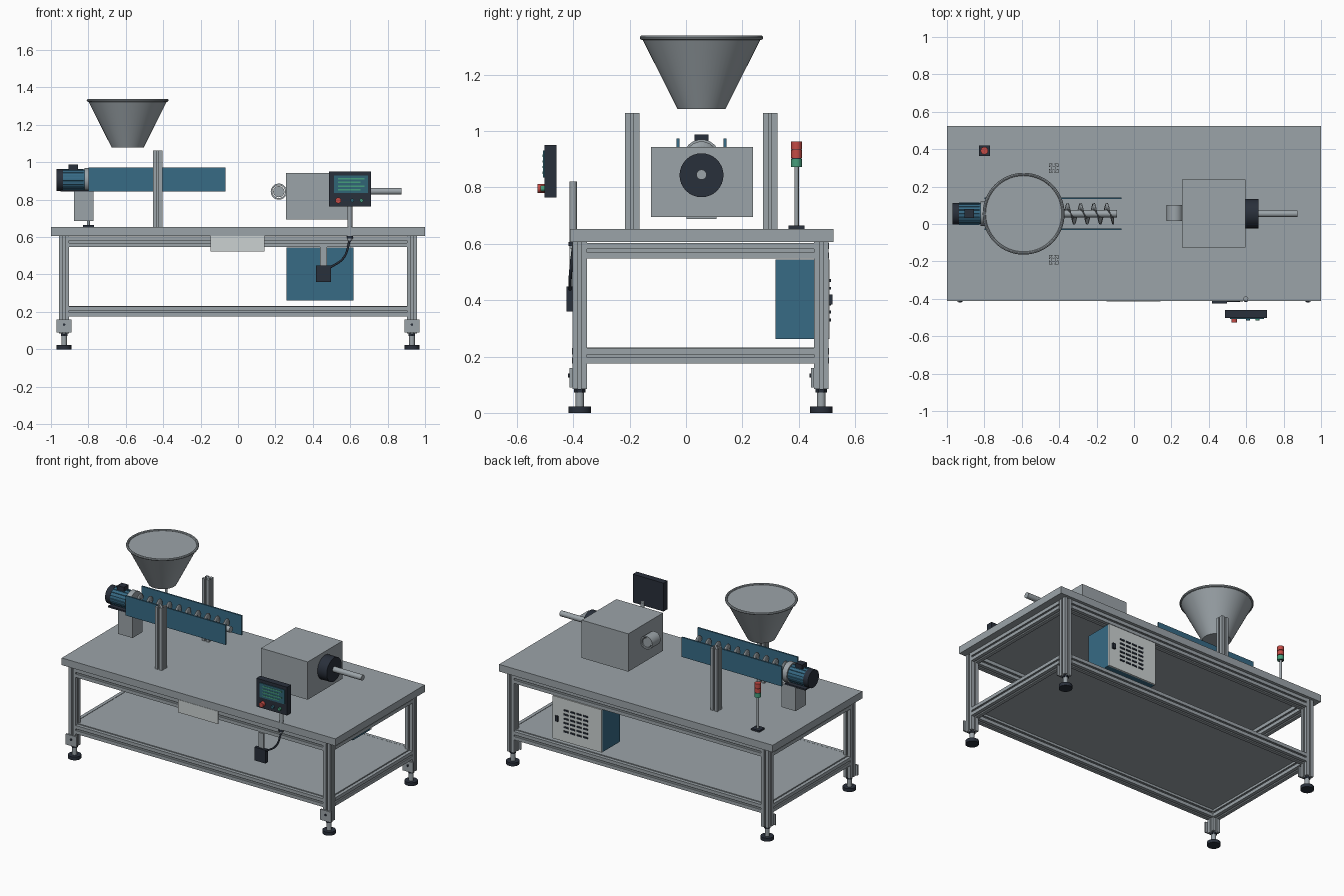
import bpy, bmesh, math
from mathutils import Vector, Matrix

if "Cube" in bpy.data.objects:
    bpy.data.objects.remove(bpy.data.objects["Cube"])


def mat(name, r, g, b):
    m = bpy.data.materials.new(name)
    m.diffuse_color = (r, g, b, 1)
    m.use_nodes = True
    m.node_tree.nodes["Principled BSDF"].inputs["Base Color"].default_value = m.diffuse_color
    return m


STEEL = mat("brushed_steel", 0.33, 0.37, 0.395)
LIGHT = mat("pale_panel", 0.60, 0.64, 0.64)
BLUE = mat("machine_blue", 0.038, 0.145, 0.235)
DARK = mat("dark_plastic", 0.022, 0.029, 0.043)
RED = mat("signal_red", 0.55, 0.07, 0.06)
GREEN = mat("signal_green", 0.06, 0.34, 0.20)
SCREEN = mat("screen_teal", 0.03, 0.13, 0.18)


def finish(name, bm, m, smooth=False):
    bmesh.ops.recalc_face_normals(bm, faces=bm.faces)
    me = bpy.data.meshes.new(name)
    bm.to_mesh(me)
    bm.free()
    me.materials.append(m)
    ob = bpy.data.objects.new(name, me)
    bpy.context.collection.objects.link(ob)
    if smooth:
        bpy.context.view_layer.objects.active = ob
        ob.select_set(True)
        bpy.ops.object.shade_smooth_by_angle(angle=math.radians(35))
        ob.select_set(False)
    return ob


def box(name, x0, x1, y0, y1, z0, z1, m):
    bm = bmesh.new()
    bmesh.ops.create_cube(bm, size=1)
    bmesh.ops.scale(bm, vec=(x1 - x0, y1 - y0, z1 - z0), verts=bm.verts)
    bmesh.ops.translate(bm, vec=((x0 + x1) / 2, (y0 + y1) / 2, (z0 + z1) / 2), verts=bm.verts)
    return finish(name, bm, m)


def align(a, b):
    """Matrix that takes the local z axis onto the line from a to b."""
    d = Vector(b) - Vector(a)
    return Matrix.Translation(a) @ d.to_track_quat('Z', 'Y').to_matrix().to_4x4(), d.length


def cyl(name, a, b, r, m, r2=None, seg=32):
    M, length = align(a, b)
    bm = bmesh.new()
    bmesh.ops.create_cone(bm, cap_ends=True, segments=seg, radius1=r,
                          radius2=r if r2 is None else r2, depth=length,
                          matrix=M @ Matrix.Translation((0, 0, length / 2)))
    return finish(name, bm, m, True)


def lathe(name, a, b, profile, m, seg=48):
    """Spin closed (radius, height) profile around the axis from a to b."""
    M, _ = align(a, b)
    bm = bmesh.new()
    rings = [[bm.verts.new(M @ Vector((r * math.cos(t), r * math.sin(t), h))) for r, h in profile]
             for t in (2 * math.pi * i / seg for i in range(seg))]
    n = len(profile)
    for i in range(seg):
        p, q = rings[i], rings[(i + 1) % seg]
        for j in range(n):
            bm.faces.new((p[j], q[j], q[(j + 1) % n], p[(j + 1) % n]))
    return finish(name, bm, m, True)


def extrusion(name, a, b, size=0.052):
    """Slotted aluminium bar from a to b."""
    M, length = align(a, b)
    h = size / 2
    quarter = [(h, -h), (h, -0.2 * h), (0.75 * h, -0.2 * h), (0.75 * h, -0.45 * h),
               (0.4 * h, -0.2 * h), (0.4 * h, 0.2 * h), (0.75 * h, 0.45 * h),
               (0.75 * h, 0.2 * h), (h, 0.2 * h)]
    bm = bmesh.new()
    vs = []
    for k in range(4):
        R = Matrix.Rotation(k * math.pi / 2, 4, 'Z')
        vs += [bm.verts.new(M @ (R @ Vector((x, y, 0)))) for x, y in quarter]
    f = bm.faces.new(vs)
    top = bmesh.ops.extrude_face_region(bm, geom=[f])['geom']
    d = M.to_3x3() @ Vector((0, 0, length))
    bmesh.ops.translate(bm, vec=d, verts=[v for v in top if isinstance(v, bmesh.types.BMVert)])
    return finish(name, bm, STEEL)


# Table top and lower shelf
box("table_top", -1, 1, -0.412, 0.523, 0.606, 0.653, STEEL)
box("lower_shelf", -0.93, 0.93, -0.377, 0.48, 0.222, 0.232, STEEL)

# Legs, levelling feet and foot brackets
LX, LY = 0.93, (-0.377, 0.48)
for x in (-LX, LX):
    for y in LY:
        extrusion("leg", (x, y, 0.085), (x, y, 0.606))
        cyl("foot_pad", (x, y, 0), (x, y, 0.022), 0.04, DARK)
        cyl("foot_stem", (x, y, 0.022), (x, y, 0.085), 0.015, STEEL, seg=16)
        cyl("foot_nut", (x, y, 0.072), (x, y, 0.084), 0.02, DARK, seg=6)
        box("foot_bracket", x - 0.04, x + 0.04, y - 0.036, y - 0.026, 0.09, 0.16, STEEL)
        cyl("bracket_bolt", (x, y - 0.042, 0.132), (x, y - 0.036, 0.132), 0.007, DARK, seg=12)

# Upper and lower frame rails
for z in (0.575, 0.202):
    for y in LY:
        extrusion("long_rail", (-LX + 0.026, y, z), (LX - 0.026, y, z), 0.055)
    for x in (-LX, LX):
        extrusion("short_rail", (x, LY[0] + 0.026, z), (x, LY[1] - 0.026, z), 0.055)

# Name plate on front rail
box("front_plate", -0.147, 0.142, -0.414, -0.406, 0.522, 0.606, LIGHT)

# Control cabinet under the table
box("cabinet", 0.26, 0.618, 0.317, 0.498, 0.262, 0.544, BLUE)
box("cabinet_door", 0.26, 0.618, 0.498, 0.509, 0.262, 0.544, LIGHT)
for i in range(4):
    for j in range(6):
        x, z = 0.36 + 0.047 * i, 0.325 + 0.028 * j
        box("door_vent", x, x + 0.034, 0.508, 0.514, z, z + 0.01, DARK)
box("door_handle", 0.575, 0.595, 0.509, 0.52, 0.385, 0.42, DARK)

# Uprights beside the conveyor
for y in (-0.191, 0.299):
    extrusion("upright", (-0.43, y, 0.653), (-0.43, y, 1.064), 0.051)

# Hopper with rolled rim
HC = (-0.59, 0.055)
cyl("hopper", (*HC, 1.078), (*HC, 1.33), 0.085, STEEL, 0.212, 64)
lathe("hopper_rim", (*HC, 1.331), (*HC, 2),
      [(0.211 + 0.008 * math.cos(t), 0.008 * math.sin(t)) for t in
       (math.pi * k / 4 for k in range(8))], STEEL, 64)

# Screw conveyor: side panels, shaft and helical flight
CY, CZ = 0.055, 0.905
for y in (CY - 0.083, CY + 0.083):
    box("conveyor_side", -0.80, -0.068, y - 0.005, y + 0.005, 0.843, 0.973, BLUE)
cyl("screw_shaft", (-0.80, CY, CZ), (-0.09, CY, CZ), 0.019, STEEL)
bm = bmesh.new()
prev = None
TURNS, STEP = 9.5, 24
for i in range(int(TURNS * STEP) + 1):
    t = 2 * math.pi * i / STEP
    x = -0.775 + 0.07 * i / STEP
    cur = [bm.verts.new((x, CY + r * math.cos(t), CZ + r * math.sin(t))) for r in (0.017, 0.058)]
    if prev:
        bm.faces.new((prev[0], prev[1], cur[1], cur[0]))
    prev = cur
flight = finish("screw_flight", bm, STEEL, True)
sol = flight.modifiers.new("thickness", 'SOLIDIFY')
sol.thickness = 0.005
sol.offset = 0

# Drive motor
cyl("motor_fan_cover", (-0.97, CY, CZ), (-0.935, CY, CZ), 0.058, DARK)
cyl("motor_body", (-0.935, CY, CZ), (-0.82, CY, CZ), 0.056, BLUE)
for k in range(16):
    t = 2 * math.pi * k / 16
    cyl("motor_fin", (-0.935, CY + 0.056 * math.cos(t), CZ + 0.056 * math.sin(t)),
        (-0.825, CY + 0.056 * math.cos(t), CZ + 0.056 * math.sin(t)), 0.004, BLUE, seg=6)
cyl("motor_flange", (-0.82, CY, CZ), (-0.785, CY, CZ), 0.065, STEEL)
box("motor_terminal_box", -0.905, -0.856, CY - 0.024, CY + 0.024, 0.95, 0.988, DARK)
box("motor_foot", -0.95, -0.80, CY - 0.055, CY + 0.055, 0.843, 0.853, DARK)
box("motor_support", -0.877, -0.772, CY - 0.053, CY + 0.053, 0.687, 0.843, STEEL)

# Machine housing with outlet, hub and output shaft
box("housing", 0.256, 0.597, -0.125, 0.237, 0.694, 0.944, STEEL)
lathe("outlet_pipe", (0.218, 0.015, 0.843), (0.218, 1, 0.843),
      [(0.034, 0), (0.043, 0), (0.043, 0.087), (0.034, 0.087)], STEEL, 32)
cyl("outlet_core", (0.218, 0.02, 0.843), (0.218, 0.097, 0.843), 0.03, STEEL)
cyl("drive_hub", (0.597, 0.055, 0.843), (0.665, 0.055, 0.843), 0.078, DARK)
cyl("output_shaft", (0.665, 0.055, 0.845), (0.874, 0.055, 0.845), 0.018, STEEL)

# Signal tower
BX, BY = -0.80, 0.392
box("tower_base", BX - 0.03, BX + 0.03, BY - 0.028, BY + 0.028, 0.653, 0.664, DARK)
cyl("tower_pole", (BX, BY, 0.664), (BX, BY, 0.873), 0.008, STEEL, seg=16)
for z, m in ((0.872, GREEN), (0.904, RED), (0.935, RED)):
    cyl("tower_lamp", (BX, BY, z), (BX, BY, z + 0.028), 0.02, m)
cyl("tower_core", (BX, BY, 0.872), (BX, BY, 0.96), 0.017, DARK)

# Operator panel with screen, readout lines and buttons
box("operator_panel", 0.486, 0.711, -0.502, -0.46, 0.764, 0.951, DARK)
box("panel_screen", 0.512, 0.694, -0.507, -0.502, 0.835, 0.93, SCREEN)
for k, w in enumerate((0.14, 0.12, 0.14, 0.12)):
    z = 0.912 - 0.02 * k
    box("readout_line", 0.535, 0.535 + w, -0.509, -0.507, z - 0.004, z + 0.004, GREEN)
for x, r, d, m in ((0.536, 0.016, 0.024, RED), (0.61, 0.01, 0.014, SCREEN), (0.66, 0.01, 0.014, GREEN)):
    cyl("panel_button", (x, -0.502, 0.796), (x, -0.502 - d, 0.796), r, m, seg=20)

# Panel pole, sensor box, hanger and cable
cyl("panel_pole", (0.598, -0.4, 0.583), (0.598, -0.4, 0.82), 0.013, STEEL, seg=20)
cyl("pole_collar", (0.598, -0.4, 0.592), (0.598, -0.4, 0.606), 0.017, DARK, seg=20)
box("sensor_hanger", 0.438, 0.475, -0.412, -0.402, 0.44, 0.546, STEEL)
box("sensor_box", 0.417, 0.498, -0.424, -0.40, 0.36, 0.448, DARK)
cu = bpy.data.curves.new("cable", 'CURVE')
cu.dimensions = '3D'
cu.bevel_depth = 0.006
cu.bevel_resolution = 2
sp = cu.splines.new('BEZIER')
sp.bezier_points.add(2)
for p, co in zip(sp.bezier_points, ((0.598, -0.4, 0.585), (0.565, -0.41, 0.49), (0.49, -0.412, 0.435))):
    p.co = co
    p.handle_left_type = p.handle_right_type = 'AUTO'
cu.materials.append(DARK)
bpy.context.collection.objects.link(bpy.data.objects.new("cable", cu))
